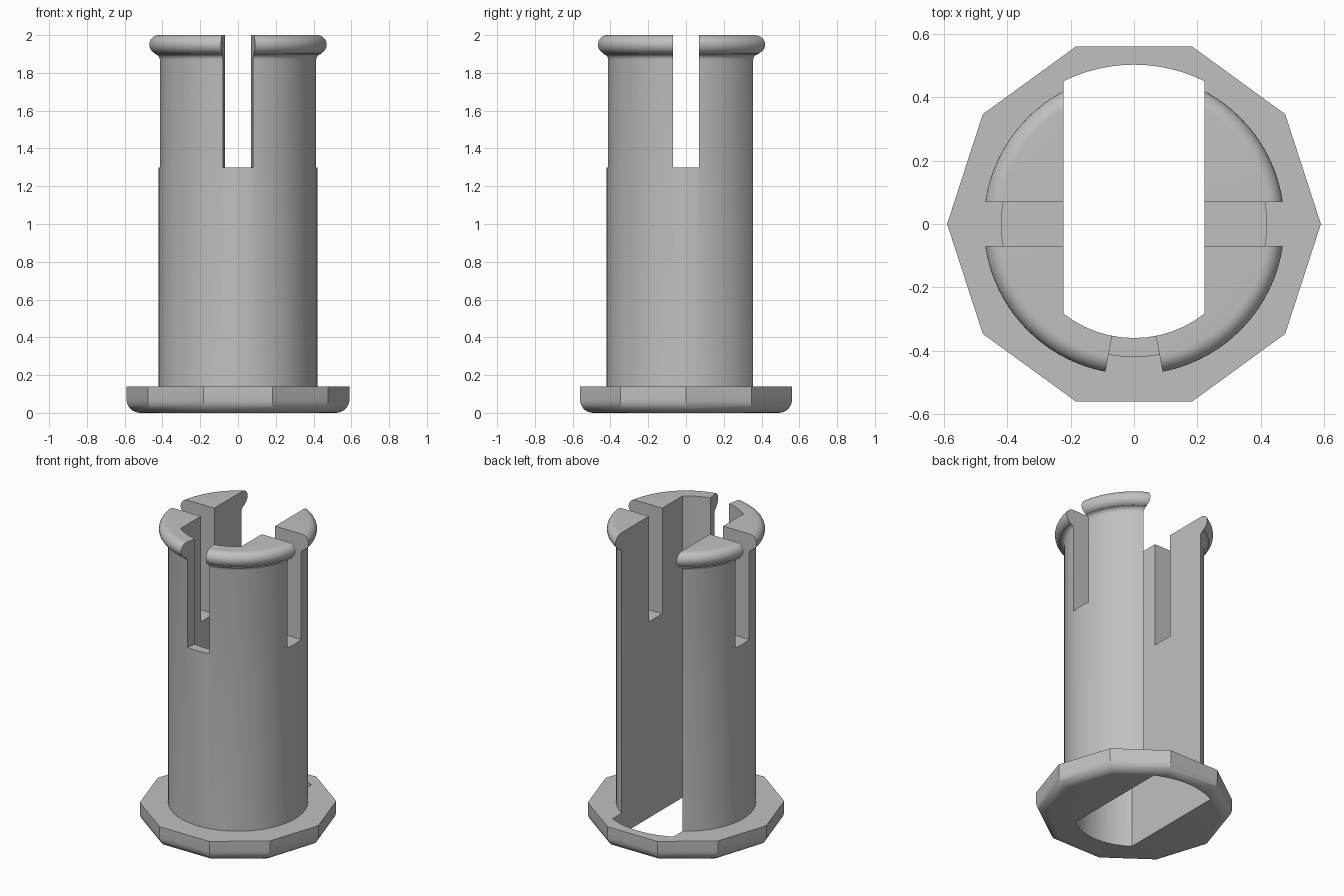
import bpy, bmesh
from math import sin, cos, pi, radians, asin

if "Cube" in bpy.data.objects:
    bpy.data.objects.remove(bpy.data.objects["Cube"])

HEIGHT, FLANGE_TOP, SLOT_FLOOR = 2.0, 0.14, 1.3
TUBE_R, FLANGE_R = 0.42, 0.59
BORE_HALF, BORE_FRONT_R, BORE_BACK_R = 0.223, 0.36, 0.503
SLOT_HALF, WEDGE = 0.07, radians(11)

grey = bpy.data.materials.new("plain grey")
grey.use_nodes = True
COLOUR = (0.53, 0.53, 0.53, 1)
grey.diffuse_color = COLOUR
grey.node_tree.nodes["Principled BSDF"].inputs["Base Color"].default_value = COLOUR


def arc(cx, cy, r, start, end, steps):
    angles = [start + (end - start) * i / steps for i in range(steps + 1)]
    return [(cx + r * cos(a), cy + r * sin(a)) for a in angles]


def make_object(name, bm):
    bmesh.ops.recalc_face_normals(bm, faces=bm.faces)
    mesh = bpy.data.meshes.new(name)
    bm.to_mesh(mesh)
    bm.free()
    mesh.materials.append(grey)
    obj = bpy.data.objects.new(name, mesh)
    bpy.context.collection.objects.link(obj)
    return obj


def prism(outline, z0, z1):
    bm = bmesh.new()
    face = bm.faces.new([bm.verts.new((x, y, z0)) for x, y in outline])
    top = bmesh.ops.extrude_face_region(bm, geom=[face])["geom"]
    verts = [v for v in top if isinstance(v, bmesh.types.BMVert)]
    bmesh.ops.translate(bm, verts=verts, vec=(0, 0, z1 - z0))
    return bm


def lathe(profile, segments):
    # Profile starts and ends on the axis
    bm = bmesh.new()
    verts = [bm.verts.new((r, 0, z)) for r, z in profile]
    edges = [bm.edges.new(pair) for pair in zip(verts, verts[1:])]
    bmesh.ops.spin(bm, geom=verts + edges, cent=(0, 0, 0), axis=(0, 0, 1),
                   angle=2 * pi, steps=segments)
    bmesh.ops.remove_doubles(bm, verts=bm.verts, dist=0.0001)
    return bm


def cut_and_smooth(obj, cutters):
    bpy.ops.object.select_all(action='DESELECT')
    bpy.context.view_layer.objects.active = obj
    obj.select_set(True)
    for cutter in cutters:
        mod = obj.modifiers.new("cut", 'BOOLEAN')
        mod.operation, mod.solver, mod.object = 'DIFFERENCE', 'EXACT', cutter
        bpy.ops.object.modifier_apply(modifier=mod.name)
    bpy.ops.object.shade_smooth_by_angle(angle=radians(30))


# Ten-sided flange with a rounded lower edge
decagon = arc(0, 0, FLANGE_R, 0, 2 * pi, 10)[:-1]
bm = prism(decagon, 0, FLANGE_TOP)
lower = [e for e in bm.edges if all(v.co.z < 0.001 for v in e.verts)]
bmesh.ops.bevel(bm, geom=lower, offset=0.07, segments=7, profile=0.5,
                affect='EDGES')
flange = make_object("flange", bm)

# Tube with a rolled rim and a small fillet beneath it
rim = arc(0.425, 1.95, 0.05, pi / 2, -pi / 2 + 0.4, 14)
fillet = arc(TUBE_R + 0.03, 1.87, 0.03, pi / 2, pi, 5)
profile = [(0, HEIGHT)] + rim + fillet + [(TUBE_R, FLANGE_TOP), (0, FLANGE_TOP)]
tube = make_object("slotted_tube", lathe(profile, 96))

# Bore: parallel sides with a round front and a larger round back
f = asin(BORE_HALF / BORE_FRONT_R)
b = asin(BORE_HALF / BORE_BACK_R)
outline = (arc(0, 0, BORE_FRONT_R, -pi / 2 - f, -pi / 2 + f, 12)
           + arc(0, 0, BORE_BACK_R, pi / 2 - b, pi / 2 + b, 12))
bore = make_object("bore_cutter", prism(outline, -0.2, 2.2))

# Straight slot across both sides
side = [(-1, -SLOT_HALF), (1, -SLOT_HALF), (1, SLOT_HALF), (-1, SLOT_HALF)]
side_slot = make_object("side_slot_cutter", prism(side, SLOT_FLOOR, 2.2))

# Front slot with radial walls
wedge = [(s * r * sin(WEDGE), -r * cos(WEDGE))
         for s, r in ((-1, 0.2), (-1, 0.8), (1, 0.8), (1, 0.2))]
front_slot = make_object("front_slot_cutter", prism(wedge, SLOT_FLOOR, 2.2))

cut_and_smooth(flange, [bore])
cut_and_smooth(tube, [bore, side_slot, front_slot])

for cutter in (bore, side_slot, front_slot):
    bpy.data.objects.remove(cutter)
